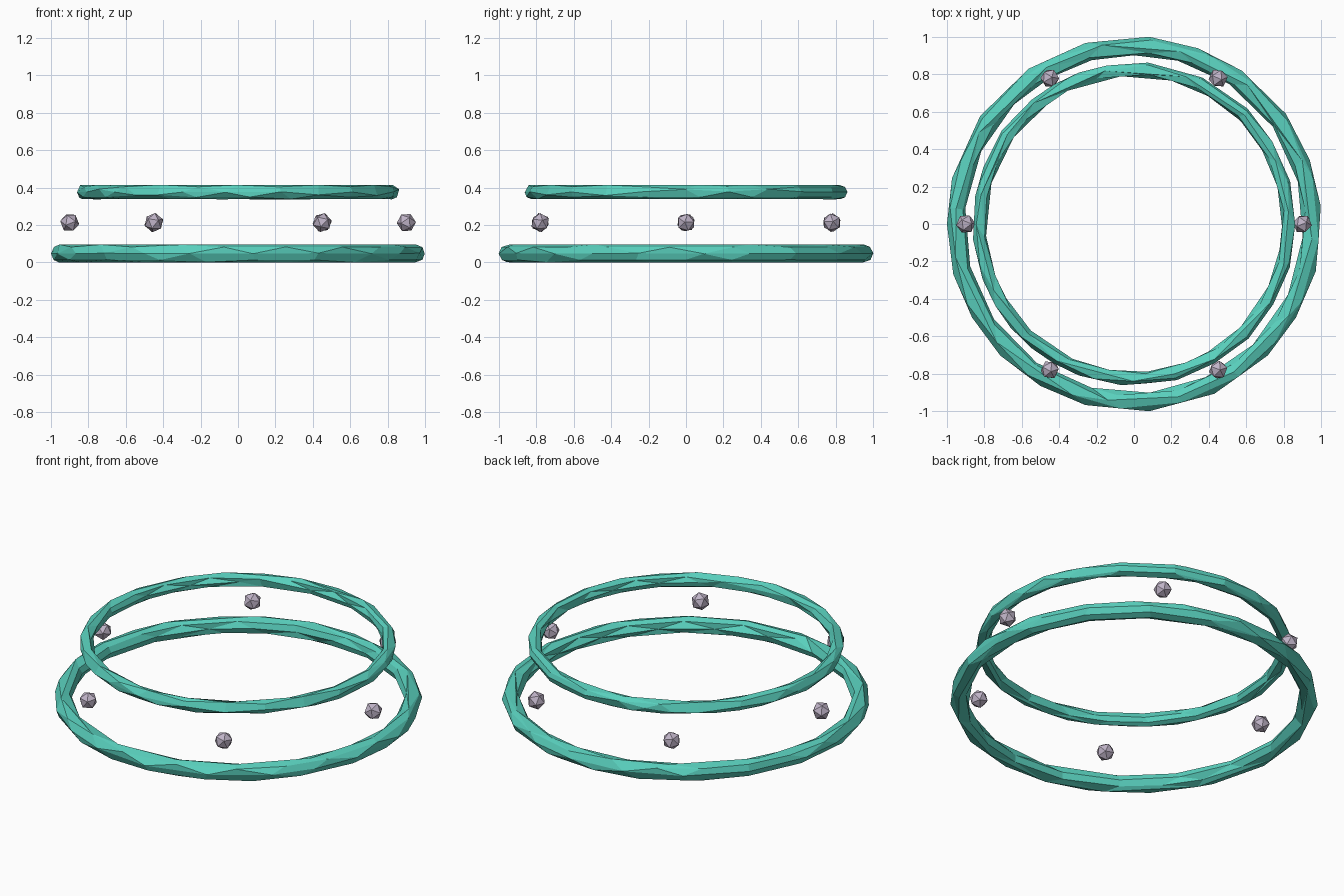
import bpy
import math
import random

random.seed(4)
if "Cube" in bpy.data.objects:
    bpy.data.objects.remove(bpy.data.objects["Cube"])


def make_material(name, rgb):
    mat = bpy.data.materials.new(name)
    mat.use_nodes = True
    color = (*rgb, 1.0)
    mat.diffuse_color = color
    mat.node_tree.nodes["Principled BSDF"].inputs["Base Color"].default_value = color
    return mat


teal = make_material("teal", (0.10, 0.63, 0.51))
lilac = make_material("pale lilac", (0.52, 0.45, 0.57))


# Rough-cut ring: a torus thinned into irregular long facets
def add_ring(name, outer, inner, z_low, z_high):
    bpy.ops.mesh.primitive_torus_add(
        major_segments=36, minor_segments=8,
        major_radius=(outer + inner) / 2, minor_radius=(outer - inner) / 2,
        location=(0, 0, (z_low + z_high) / 2))
    ring = bpy.context.object
    ring.name = name
    ring.scale.z = (z_high - z_low) / (outer - inner)
    ring.data.materials.append(teal)
    facets = ring.modifiers.new("facets", 'DECIMATE')
    facets.ratio = 0.5
    bpy.ops.object.shade_flat()


# Small faceted stone with a random turn
def add_stone(name, location):
    bpy.ops.mesh.primitive_ico_sphere_add(
        subdivisions=1, radius=0.052, location=location,
        rotation=[random.uniform(0, math.tau) for _ in range(3)])
    stone = bpy.context.object
    stone.name = name
    stone.data.materials.append(lilac)
    bpy.ops.object.shade_flat()


add_ring("lower_ring", 1.0, 0.902, 0.0, 0.096)
add_ring("upper_ring", 0.862, 0.79, 0.338, 0.415)

# Six stones floating in a circle between the rings
for i in range(6):
    angle = i * math.tau / 6
    add_stone(f"stone_{i + 1}", (0.9 * math.cos(angle), 0.9 * math.sin(angle), 0.213))
